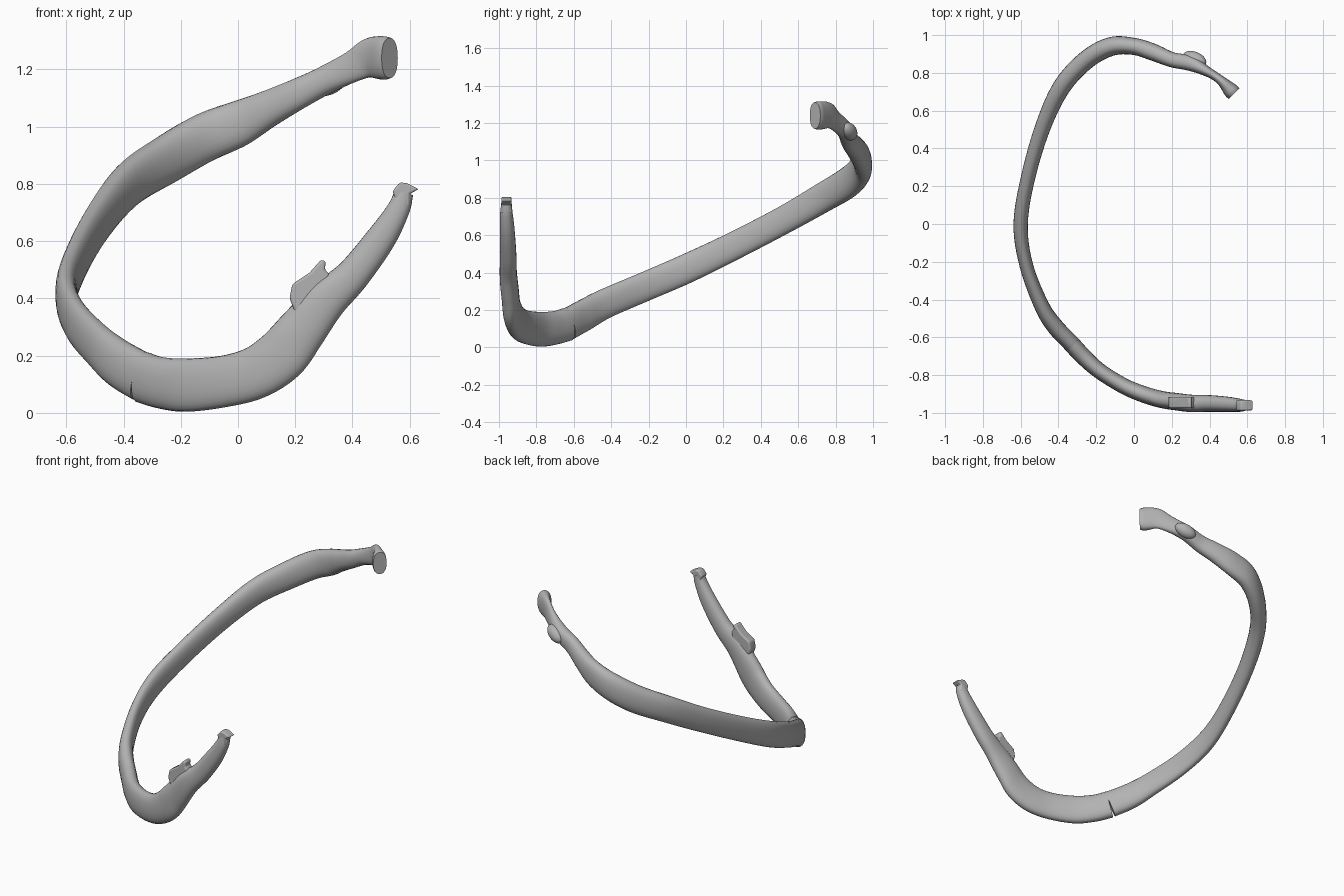
import bpy, bmesh, math
from mathutils import Vector

default = bpy.data.objects.get("Cube")
if default:
    bpy.data.objects.remove(default, do_unlink=True)

# One matte grey for the whole bone
grey = bpy.data.materials.new("bone_grey")
grey.use_nodes = True
colour = (0.45, 0.45, 0.45, 1)
grey.diffuse_color = colour
shader = next(n for n in grey.node_tree.nodes if n.type == 'BSDF_PRINCIPLED')
shader.inputs["Base Color"].default_value = colour

SIDES = 24
STEPS = 6


def finish(name, bm, angle=45):
    """Turn a bmesh into a shaded object."""
    bmesh.ops.recalc_face_normals(bm, faces=bm.faces[:])
    mesh = bpy.data.meshes.new(name)
    bm.to_mesh(mesh)
    bm.free()
    mesh.materials.append(grey)
    obj = bpy.data.objects.new(name, mesh)
    bpy.context.collection.objects.link(obj)
    bpy.ops.object.select_all(action='DESELECT')
    obj.select_set(True)
    bpy.context.view_layer.objects.active = obj
    bpy.ops.object.shade_smooth_by_angle(angle=math.radians(angle))
    return obj


def smooth_path(stations):
    """Catmull-Rom interpolation of position, half width and half thickness."""
    pts = [Vector(s) for s in stations]
    pts = [pts[0] * 2 - pts[1]] + pts + [pts[-1] * 2 - pts[-2]]
    path = []
    for a, b, c, d in zip(pts, pts[1:], pts[2:], pts[3:]):
        for i in range(STEPS):
            t = i / STEPS
            path.append((b * 2 + (c - a) * t + (a * 2 - b * 5 + c * 4 - d) * t * t
                         + (b * 3 - a - c * 3 + d) * t ** 3) / 2)
    path.append(pts[-2])
    return path


def sweep(name, stations):
    """Sweep a flattened oval; its broad side stays upright to the path."""
    path = smooth_path(stations)
    bm = bmesh.new()
    rings = []
    for i, p in enumerate(path):
        before = path[max(i - 1, 0)]
        after = path[min(i + 1, len(path) - 1)]
        tangent = (Vector(after[:3]) - Vector(before[:3])).normalized()
        side = tangent.cross(Vector((0, 0, 1))).normalized()
        broad = side.cross(tangent)
        ring = []
        for k in range(SIDES):
            ang = math.tau * k / SIDES
            c, s = math.cos(ang), math.sin(ang)
            u = math.copysign(abs(c) ** 0.85, c) * p[4]
            v = math.copysign(abs(s) ** 0.9, s) * p[3]
            ring.append(bm.verts.new(Vector(p[:3]) + side * u + broad * v))
        rings.append(ring)
    for low, high in zip(rings, rings[1:]):
        for k in range(SIDES):
            n = (k + 1) % SIDES
            bm.faces.new((low[k], low[n], high[n], high[k]))
    bm.faces.new(rings[0])
    bm.faces.new(rings[-1])
    return finish(name, bm)


def plate(name, outline, y, depth, round_by):
    """Extrude an outline drawn in x and z, and round its edges."""
    bm = bmesh.new()
    face = bm.faces.new([bm.verts.new((x, y - depth / 2, z)) for x, z in outline])
    out = bmesh.ops.extrude_face_region(bm, geom=[face])
    moved = [g for g in out["geom"] if isinstance(g, bmesh.types.BMVert)]
    bmesh.ops.translate(bm, verts=moved, vec=(0, depth, 0))
    obj = finish(name, bm, 60)
    bevel = obj.modifiers.new("rounding", 'BEVEL')
    bevel.width = round_by
    bevel.segments = 3
    return obj


# Bone shaft, from the flared rear head round to the front joint
sweep("rib_shaft", [
    (.53, .69, 1.24, .07, .04), (.51, .71, 1.24, .076, .04),
    (.46, .76, 1.24, .07, .025), (.4, .8, 1.21, .055, .025),
    (.3, .85, 1.16, .05, .04), (.2, .87, 1.11, .055, .04),
    (.1, .91, 1.06, .065, .045), (0, .94, 1.01, .08, .045),
    (-.12, .94, .96, .085, .05), (-.25, .87, .885, .085, .05),
    (-.38, .73, .8, .08, .048), (-.48, .52, .68, .075, .042),
    (-.56, .25, .54, .075, .038), (-.6, 0, .42, .078, .038),
    (-.57, -.22, .325, .078, .036), (-.49, -.43, .235, .08, .04),
    (-.42, -.54, .175, .085, .045), (-.335, -.63, .125, .087, .045),
])

# Front cartilage, from the joint up to the tip
sweep("rib_cartilage", [
    (-.335, -.63, .125, .09, .046), (-.27, -.7, .105, .09, .045),
    (-.18, -.78, .097, .093, .042), (-.05, -.86, .11, .09, .042),
    (.06, -.905, .14, .092, .044), (.15, -.93, .2, .094, .045),
    (.22, -.94, .285, .086, .046), (.305, -.95, .39, .073, .046),
    (.4, -.95, .48, .06, .044), (.5, -.955, .61, .052, .04),
    (.56, -.96, .71, .04, .034), (.58, -.96, .77, .033, .028),
])

# Raised facet on the inner edge of the cartilage
plate("cartilage_facet", [
    (.18, .4), (.19, .45), (.25, .49), (.29, .535), (.307, .53), (.303, .5),
    (.32, .485), (.3, .4), (.22, .3)], -.945, .06, .012)

# Small hooked tip
plate("cartilage_tip", [
    (.54, .775), (.565, .805), (.59, .803), (.632, .782), (.6, .765),
    (.6, .72), (.56, .72)], -.96, .055, .008)

# Knob on the outside of the neck
bm = bmesh.new()
bmesh.ops.create_uvsphere(bm, u_segments=24, v_segments=14, radius=1)
knob = finish("neck_knob", bm)
knob.location = (.32, .872, 1.155)
knob.scale = (.07, .04, .042)
knob.rotation_euler = (0, math.radians(-25), math.radians(-22))
